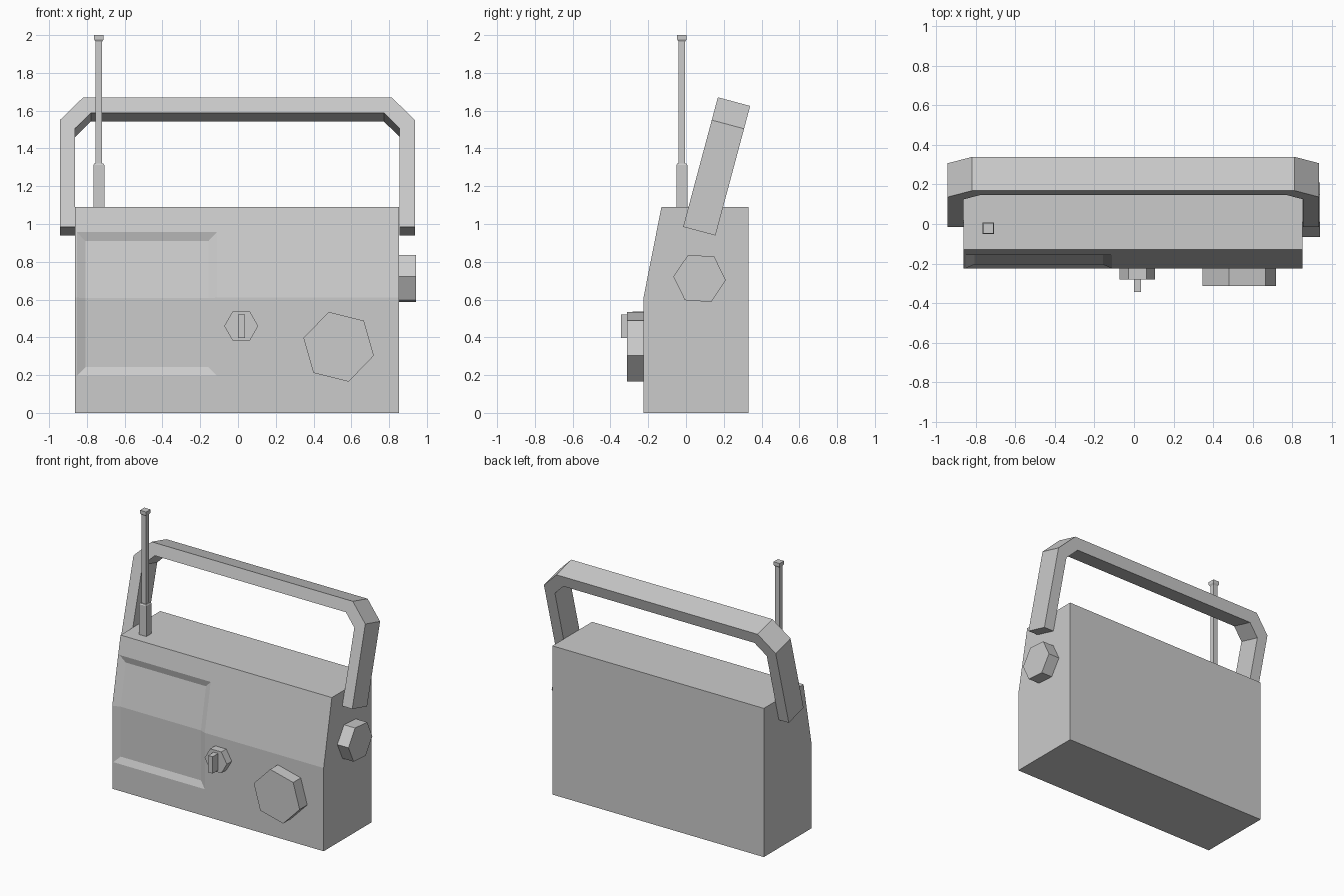
import bpy, bmesh, math
from mathutils import Vector

if "Cube" in bpy.data.objects:
    bpy.data.objects.remove(bpy.data.objects["Cube"])


def finish(name, bm):
    bmesh.ops.recalc_face_normals(bm, faces=bm.faces)
    mesh = bpy.data.meshes.new(name)
    bm.to_mesh(mesh)
    bm.free()
    obj = bpy.data.objects.new(name, mesh)
    bpy.context.collection.objects.link(obj)
    return obj


def prism(points, offset):
    """Closed solid from a planar outline pushed along offset."""
    bm = bmesh.new()
    face = bm.faces.new([bm.verts.new(p) for p in points])
    ext = bmesh.ops.extrude_face_region(bm, geom=[face], use_keep_orig=True)
    verts = [g for g in ext["geom"] if isinstance(g, bmesh.types.BMVert)]
    bmesh.ops.translate(bm, verts=verts, vec=offset)
    bmesh.ops.recalc_face_normals(bm, faces=bm.faces)
    return bm


def hexagon(radius, start):
    angles = [math.radians(start + 60 * i) for i in range(6)]
    return [(radius * math.cos(a), radius * math.sin(a)) for a in angles]


def is_front(f):
    return f.normal.y < -0.9


# Body: side profile with a leaning upper front
profile = [(-0.225, 0), (0.33, 0), (0.33, 1.09), (-0.13, 1.09), (-0.225, 0.61)]
body = prism([(-0.862, y, z) for y, z in profile], (1.714, 0, 0))

# Shallow speaker recess: cut its outline into the front, then inset it inwards
cuts = [((-0.853, 0, 0), (1, 0, 0)), ((-0.112, 0, 0), (1, 0, 0)),
        ((0, 0, 0.197), (0, 0, 1)), ((0, 0, 0.957), (0, 0, 1))]
for co, no in cuts:
    faces = [f for f in body.faces if is_front(f)]
    edges = {e for f in faces for e in f.edges}
    verts = {v for f in faces for v in f.verts}
    bmesh.ops.bisect_plane(body, geom=faces + list(edges) + list(verts),
                           plane_co=co, plane_no=no)
body.normal_update()
panel = []
for f in body.faces:
    c = f.calc_center_median()
    if is_front(f) and -0.853 < c.x < -0.112 and 0.197 < c.z < 0.957:
        panel.append(f)
bmesh.ops.inset_region(body, faces=panel, thickness=0.045, depth=-0.02,
                       use_even_offset=True, use_boundary=True)
finish("body", body)

# Carrying handle: arch outline leaning back 15 degrees
tilt = math.radians(15)
up = Vector((0, math.sin(tilt), math.cos(tilt)))
depth = Vector((0, math.cos(tilt), -math.sin(tilt))) * 0.177
half = [(0.94, 0), (0.94, 0.585), (0.816, 0.71)]
inner = [(0.775, 0.625), (0.859, 0.54), (0.859, 0)]
outline = (half + [(-x, s) for x, s in reversed(half)]
           + [(-x, s) for x, s in reversed(inner)] + inner)
origin = Vector((-0.003, -0.015, 0.985))
finish("handle", prism([origin + Vector((x, 0, 0)) + up * s for x, s in outline], depth))

# Six-sided knobs on the front and the right side
finish("tuning_knob", prism([(0.533 + a, -0.225, 0.35 + b) for a, b in hexagon(0.192, 106)],
                            (0, -0.088, 0)))
finish("mode_knob", prism([(0.017 + a, -0.225, 0.46 + b) for a, b in hexagon(0.09, 0)],
                          (0, -0.057, 0)))
finish("mode_pointer", prism([(x, -0.28, z) for x, z in
                              [(0, 0.397), (0.036, 0.397), (0.036, 0.52), (0, 0.52)]],
                             (0, -0.065, 0)))
finish("side_knob", prism([(0.852, 0.072 + a, 0.712 + b) for a, b in hexagon(0.139, -4)],
                          (0.09, 0, 0)))

# Telescopic antenna: square rings stacked from base to tip
bm = bmesh.new()
rings = []
for r, z in [(0.029, 1.08), (0.029, 1.312), (0.024, 1.32), (0.017, 1.32),
             (0.017, 1.965), (0.025, 1.977), (0.025, 2.0)]:
    rings.append([bm.verts.new((-0.737 + sx * r, -0.022 + sy * r, z))
                  for sx, sy in [(-1, -1), (1, -1), (1, 1), (-1, 1)]])
for a, b in zip(rings, rings[1:]):
    for i in range(4):
        j = (i + 1) % 4
        bm.faces.new((a[i], a[j], b[j], b[i]))
bm.faces.new(rings[0])
bm.faces.new(rings[-1])
finish("antenna", bm)
